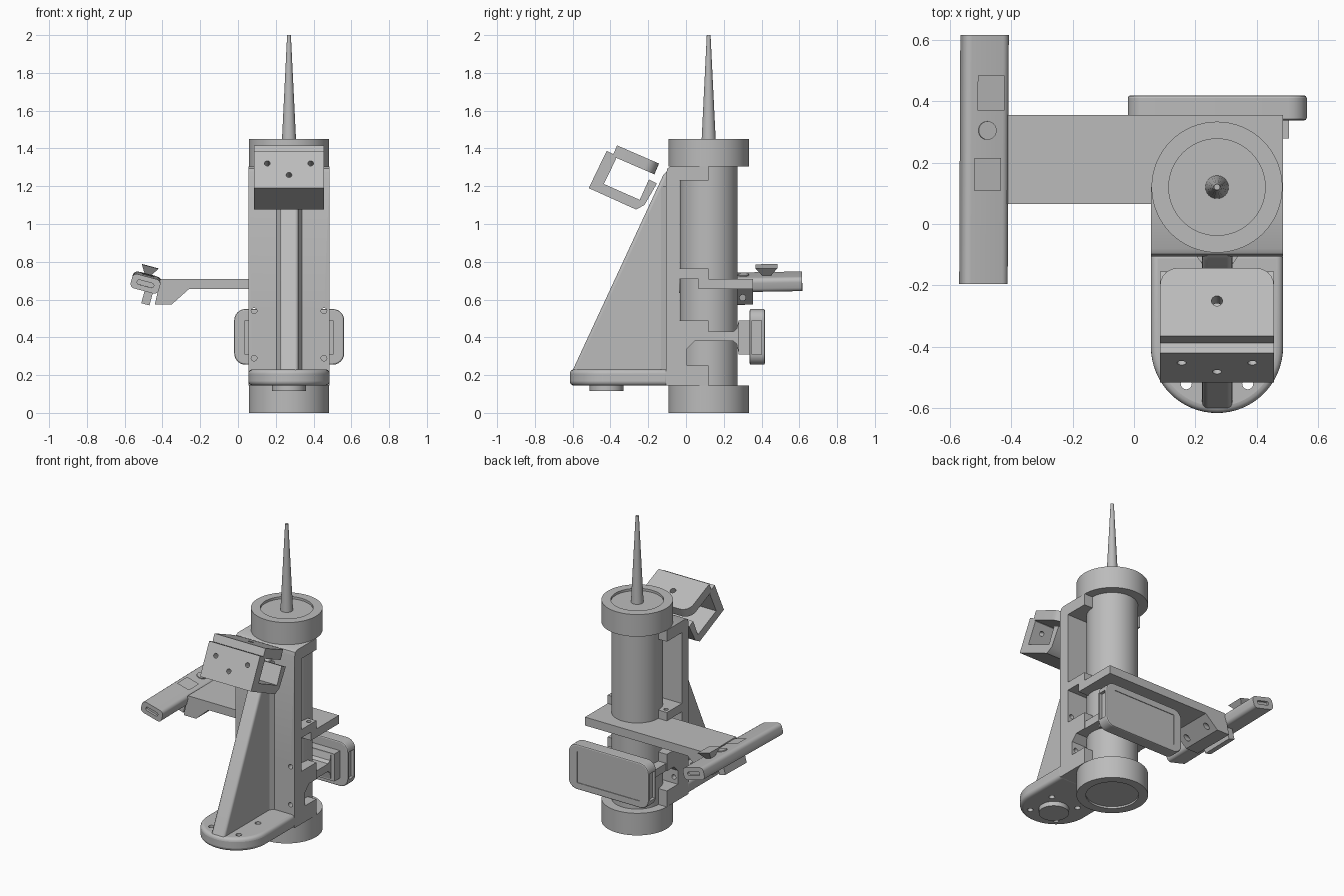
import bpy, bmesh, math
from mathutils import Matrix, Vector

cube = bpy.data.objects.get("Cube")
if cube:
    bpy.data.objects.remove(cube, do_unlink=True)

# One matte grey for everything
GREY = (0.5, 0.5, 0.5, 1)
grey = bpy.data.materials.new("matte_grey")
grey.use_nodes = True
grey.diffuse_color = GREY
grey.node_tree.nodes["Principled BSDF"].inputs["Base Color"].default_value = GREY

CX, CY = 0.27, 0.12          # column axis
LEFT, RIGHT = 0.055, 0.485   # frame sides


def add_object(name, bm, smooth=True):
    bmesh.ops.recalc_face_normals(bm, faces=bm.faces)
    mesh = bpy.data.meshes.new(name)
    bm.to_mesh(mesh)
    bm.free()
    mesh.materials.append(grey)
    obj = bpy.data.objects.new(name, mesh)
    bpy.context.collection.objects.link(obj)
    if smooth:
        shade(obj)
    return obj


def shade(obj):
    bpy.ops.object.select_all(action='DESELECT')
    obj.select_set(True)
    bpy.context.view_layer.objects.active = obj
    bpy.ops.object.shade_smooth_by_angle(angle=math.radians(35))


def prism(name, points, axis, start, end):
    """Extrude a 2D outline along x (points y,z), y (x,z) or z (x,y)."""
    place = {'x': lambda a, b: (start, a, b),
             'y': lambda a, b: (a, start, b),
             'z': lambda a, b: (a, b, start)}[axis]
    shift = Vector([(end - start) * (axis == k) for k in 'xyz'])
    bm = bmesh.new()
    face = bm.faces.new([bm.verts.new(place(*p)) for p in points])
    out = bmesh.ops.extrude_face_region(bm, geom=[face])
    moved = [v for v in out['geom'] if isinstance(v, bmesh.types.BMVert)]
    bmesh.ops.translate(bm, verts=moved, vec=shift)
    return add_object(name, bm)


def box(name, lo, hi):
    return prism(name, [(lo[0], lo[1]), (hi[0], lo[1]), (hi[0], hi[1]), (lo[0], hi[1])],
                 'z', lo[2], hi[2])


def rounded(x0, x1, z0, z1, r, steps=6):
    """Rounded rectangle outline."""
    pts = []
    corners = [(x1 - r, z1 - r), (x0 + r, z1 - r), (x0 + r, z0 + r), (x1 - r, z0 + r)]
    for i, (cx, cz) in enumerate(corners):
        for k in range(steps + 1):
            a = math.pi / 2 * (i + k / steps)
            pts.append((cx + r * math.cos(a), cz + r * math.sin(a)))
    return pts


def lathe(name, profile, x=CX, y=CY, sides=64):
    """Spin an (r, z) profile around a vertical axis."""
    bm = bmesh.new()
    vs = [bm.verts.new((x + r, y, z)) for r, z in profile]
    es = [bm.edges.new(p) for p in zip(vs, vs[1:])]
    bmesh.ops.spin(bm, geom=vs + es, cent=(x, y, 0), axis=(0, 0, 1),
                   angle=2 * math.pi, steps=sides)
    bmesh.ops.remove_doubles(bm, verts=bm.verts, dist=0.0002)
    return add_object(name, bm)


def rod(centre, direction, r, length):
    """Drill cutter centred on a point."""
    bm = bmesh.new()
    rot = Vector(direction).to_track_quat('Z', 'Y').to_matrix().to_4x4()
    bmesh.ops.create_cone(bm, cap_ends=True, segments=20, radius1=r, radius2=r,
                          depth=length, matrix=Matrix.Translation(centre) @ rot)
    return add_object("drill", bm, False)


def apply(obj, kind, **settings):
    mod = obj.modifiers.new(kind, kind)
    for key, value in settings.items():
        setattr(mod, key, value)
    bpy.context.view_layer.objects.active = obj
    bpy.ops.object.modifier_apply(modifier=mod.name)


def cut(obj, cutters):
    for c in cutters:
        c.hide_render = True
        apply(obj, 'BOOLEAN', operation='DIFFERENCE', solver='EXACT', object=c)
        bpy.data.objects.remove(c, do_unlink=True)
    shade(obj)


def bevel(obj, width, segments=4):
    apply(obj, 'BEVEL', width=width, segments=segments,
          limit_method='ANGLE', angle_limit=math.radians(40))
    shade(obj)


# Column: tube, recessed end caps and nozzle
lathe("column_tube", [(0, 0.1), (0.153, 0.1), (0.153, 1.35), (0, 1.35)])
lathe("bottom_cap", [(0, 0.012), (0.157, 0.012), (0.157, 0), (0.213, 0),
                     (0.213, 0.145), (0, 0.145)])
lathe("top_cap", [(0, 1.305), (0.213, 1.305), (0.213, 1.45), (0.157, 1.45),
                  (0.157, 1.435), (0, 1.435)])
lathe("nozzle", [(0, 1.43), (0.038, 1.43), (0.01, 2), (0, 2)], sides=24)

# Frame: back plate with lugs that hold the column
frame = prism("frame", [
    (-0.105, 0.145), (0.12, 0.145), (0.12, 0.25), (0.005, 0.25), (0.005, 0.34),
    (0.045, 0.38), (0.12, 0.38), (0.12, 0.49), (-0.035, 0.49), (-0.035, 0.71),
    (0.12, 0.71), (0.12, 0.765), (-0.035, 0.765), (-0.035, 1.23), (0.12, 1.23),
    (0.12, 1.305), (-0.08, 1.305), (-0.098, 1.295), (-0.105, 1.27)], 'x', LEFT, RIGHT)
drills = [rod((x, -0.08, z), (0, 1, 0), 0.015, 0.3)
          for x in (0.085, 0.455) for z in (0.29, 0.54)]
drills += [rod((x, 0.085, 0.74), (0, 0, 1), 0.014, 0.2) for x in (0.085, 0.455)]
cut(frame, drills)

# Foot with a round front, four holes and a button underneath
R = (RIGHT - LEFT) / 2
arc = [(CX + R * math.cos(a), -0.4 + R * math.sin(a))
       for a in [math.pi + math.pi * i / 32 for i in range(33)]]
foot = prism("foot", arc + [(RIGHT, -0.09), (LEFT, -0.09)], 'z', 0.145, 0.23)
bevel(foot, 0.022)
cut(foot, [rod((x, y, 0.19), (0, 0, 1), 0.018, 0.3)
           for x in (0.17, 0.37) for y in (-0.52, -0.32)])
lathe("foot_button", [(0, 0.115), (0.09, 0.115), (0.09, 0.15), (0, 0.15)], y=-0.42)

# Sloping rib and its root
rib = prism("rib", [(-0.605, 0.215), (-0.09, 0.215), (-0.09, 1.29), (-0.12, 1.26)],
            'x', 0.222, 0.32)
bevel(rib, 0.02)
prism("rib_root", [(0.2, -0.1), (0.225, -0.135), (0.318, -0.135), (0.342, -0.1)],
      'z', 0.22, 1.2)

# Tilted clamp at the top
clamp = prism("top_clamp", [
    (-0.42, 1.387), (-0.515, 1.19), (-0.265, 1.077), (-0.22, 1.1), (-0.154, 1.215),
    (-0.196, 1.236), (-0.245, 1.128), (-0.435, 1.212), (-0.37, 1.345),
    (-0.392, 1.374)], 'x', 0.085, 0.455)
cut(clamp, [rod((x, y, z), (0, -0.9, 0.43), 0.015, 0.2)
            for x, y, z in ((0.155, -0.45, 1.32), (0.385, -0.45, 1.32), (0.27, -0.48, 1.26))])

# Clamp lid: rounded rear corners, laid on the same tilt
TILT = math.atan2(0.096, 0.222)
lid_shape = [p for p in rounded(-0.185, 0.185, 0, 0.242, 0.06) if p[1] > 0.1]
lid = prism("clamp_lid", lid_shape + [(-0.185, 0), (0.185, 0)], 'z', -0.062, 0)
cut(lid, [rod((0, 0.125, -0.03), (0, 0, 1), 0.018, 0.3)])
lid.rotation_euler.x = -TILT
lid.location = (CX, -0.365, 1.416)

# Side arm with an angled end
arm = prism("side_arm", [(RIGHT, 0.655), (RIGHT, 0.71), (-0.41, 0.71), (-0.44, 0.575),
                         (-0.35, 0.575), (-0.26, 0.655)], 'y', 0.065, 0.355)
cut(arm, [rod((-0.39, y, 0.61), (1, 0, 0), 0.016, 0.4) for y in (0.12, 0.3)])

# Hand piece: long rounded bar with end slots, recessed top and pads
W = 0.077
bar = prism("handle_bar", rounded(-W, W, -0.039, 0.039, 0.025), 'y', -0.405, 0.405)
slots = [prism("slot", rounded(-0.045, 0.045, -0.012, 0.012, 0.011), 'y', y - 0.015, y + 0.015)
         for y in (-0.405, 0.405)]
cut(bar, slots)


def pad(name, y0, y1, height):
    """Flared pad, wider at the top."""
    bm = bmesh.new()
    bmesh.ops.create_cube(bm, size=1)
    for v in bm.verts:
        top = v.co.z > 0
        grow = 1 if top else 0.35
        v.co = (v.co.x * 0.09 * grow, (y0 + y1) / 2 + v.co.y * (y1 - y0) * grow,
                0.035 + (height if top else 0))
    return add_object(name, bm, False)


parts = [bar, pad("rear_pad", 0.16, 0.275, 0.05), pad("front_pad", -0.1, 0.005, 0.012),
         lathe("round_button", [(0, 0.03), (0.03, 0.03), (0.03, 0.045), (0, 0.045)],
               0, 0.095, 24),
         box("handle_mount", (0.005, -0.11, -0.11), (0.05, 0.11, -0.02))]
for p in parts:
    p.location = (-0.488, 0.21, 0.69)
    p.rotation_euler = (math.radians(1), math.radians(15), 0)

# Rear holder: collar slab flaring into a neck
prism("rear_collar", [(-0.035, 0.38), (0.25, 0.38), (0.268, 0.365), (0.28, 0.31),
                      (0.28, 0.49), (0.268, 0.445), (0.25, 0.43), (-0.035, 0.43)],
      'x', 0.06, 0.48)
box("rear_neck", (0.035, 0.278, 0.31), (0.505, 0.345, 0.49))

# Rear panel: rounded plate with end slots and a shallow back recess
panel = prism("rear_panel", rounded(-0.02, 0.562, 0.255, 0.55, 0.06), 'y', 0.337, 0.418)
bevel(panel, 0.008, 2)
cut(panel, [box("slot", (x - 0.02, 0.35, 0.31), (x + 0.02, 0.4, 0.49)) for x in (-0.02, 0.562)]
    + [box("recess", (0.04, 0.414, 0.3), (0.5, 0.43, 0.505))])
